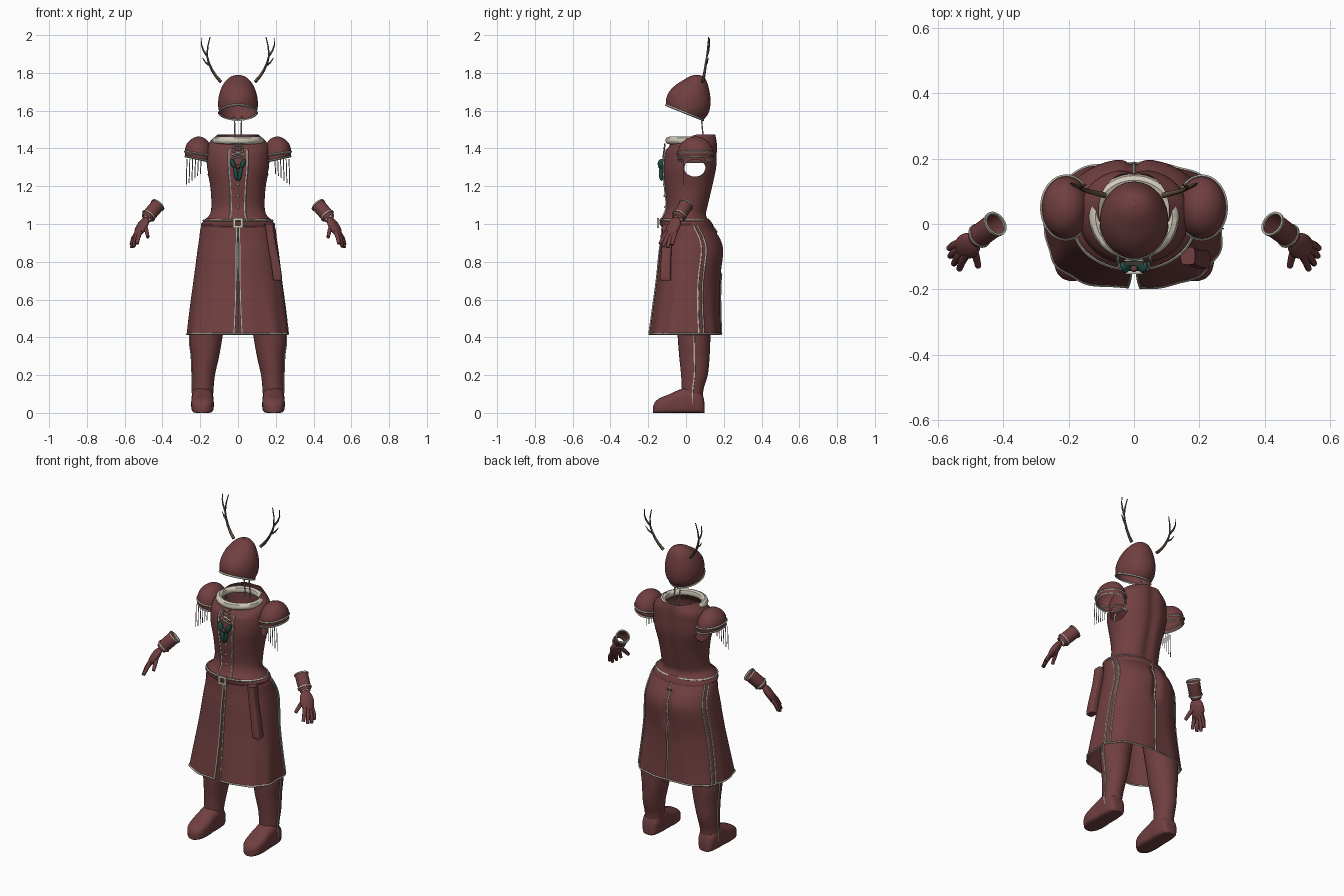
import bpy, bmesh, math
from mathutils import Vector

if "Cube" in bpy.data.objects:
    bpy.data.objects.remove(bpy.data.objects["Cube"])
PI = math.pi

def material(name, rgb):
    m = bpy.data.materials.new(name)
    m.diffuse_color = (*rgb, 1)
    m.use_nodes = True
    m.node_tree.nodes["Principled BSDF"].inputs["Base Color"].default_value = m.diffuse_color
    return m

RED = material("dark_red_cloth", (0.165, 0.05, 0.052))
CREAM = material("cream_fur", (0.64, 0.59, 0.49))
TRIM = material("pale_grey_trim", (0.45, 0.44, 0.37))
BROWN = material("antler_brown", (0.12, 0.08, 0.052))
GREEN = material("dark_green_ribbon", (0.015, 0.085, 0.065))
SIDES = ((1, "right"), (-1, "left"))

# helpers
def finish(name, mesh, mat):
    ob = bpy.data.objects.new(name, mesh)
    mesh.materials.clear()
    mesh.materials.append(mat)
    bpy.context.collection.objects.link(ob)
    return ob

def angles(n, gap=0.0):  # angles from the front; gap leaves a slit
    return [-PI / 2 + gap + (2 * PI - 2 * gap) * i / n for i in range(n + (gap > 0))]

def spw(v, p):
    return math.copysign(abs(v) ** p, v)

def ring(row, angs):  # row: z, half width, front y, back y, roundness, centre x
    z, hx, yf, yb, e, cx = row
    return [Vector((cx + hx * spw(math.cos(a), 2 / e),
                    (yf + yb) / 2 + (yb - yf) / 2 * spw(math.sin(a), 2 / e), z)) for a in angs]

def smooth_rows(rows, k=4):  # Catmull-Rom between section rows
    out = []
    for i in range(len(rows) - 1):
        p = [rows[max(i - 1, 0)], rows[i], rows[i + 1], rows[min(i + 2, len(rows) - 1)]]
        for t in (j / k for j in range(k)):
            out.append(tuple(0.5 * (2 * b + (c - a) * t + (2 * a - 5 * b + 4 * c - d) * t * t
                                    + (3 * b - a - 3 * c + d) * t ** 3) for a, b, c, d in zip(*p)))
    return out + [rows[-1]]

def loft(name, rings, mat, closed=True, caps=False, edit=None):
    bm = bmesh.new()
    vs = [[bm.verts.new(p) for p in r] for r in rings]
    n = len(rings[0])
    for a, b in zip(vs, vs[1:]):
        for i in range(n if closed else n - 1):
            j = (i + 1) % n
            bm.faces.new((a[i], a[j], b[j], b[i]))
    if caps:
        bm.faces.new(vs[0])
        bm.faces.new(vs[-1])
    if edit:
        edit(bm)
    bmesh.ops.recalc_face_normals(bm, faces=bm.faces)
    me = bpy.data.meshes.new(name)
    bm.to_mesh(me)
    return finish(name, me, mat)

def tubes(name, paths, radius, mat, taper=1.0, cyclic=False):
    cu = bpy.data.curves.new(name, 'CURVE')
    cu.dimensions, cu.bevel_depth, cu.bevel_resolution = '3D', radius, 2 if radius > .007 else 0
    cu.use_fill_caps = True
    for path in paths:
        sp = cu.splines.new('POLY')
        sp.points.add(len(path) - 1)
        for i, p in enumerate(path):
            sp.points[i].co = (*p, 1)
            sp.points[i].radius = 1 + (taper - 1) * i / (len(path) - 1)
        sp.use_cyclic_u = cyclic
    tmp = bpy.data.objects.new(name + "_path", cu)
    bpy.context.collection.objects.link(tmp)
    me = bpy.data.meshes.new_from_object(tmp.evaluated_get(bpy.context.evaluated_depsgraph_get()))
    bpy.data.objects.remove(tmp)
    return finish(name, me, mat)

def ellipsoid(name, loc, radii, mat, aim=(0, 0, 1)):
    bm = bmesh.new()
    bmesh.ops.create_uvsphere(bm, u_segments=20, v_segments=12, radius=1)
    me = bpy.data.meshes.new(name)
    bm.to_mesh(me)
    ob = finish(name, me, mat)
    ob.location, ob.scale = loc, radii
    ob.rotation_euler = Vector(aim).to_track_quat('Z', 'Y').to_euler()

def flip(path, s):
    return [Vector((p[0] * s, p[1], p[2])) for p in path]

def grow(path, d=0.003):  # push outwards from the body axis
    return [p + Vector((p.x, p.y - .02, 0)).normalized() * d for p in path]

# bodice with open armholes
def armholes(bm):
    inside = lambda c: math.hypot((c.y - .047) / .056, (c.z - 1.297) / .046)
    bmesh.ops.delete(bm, geom=[f for f in bm.faces if abs(f.calc_center_median().x) > .08
                               and inside(f.calc_center_median()) < 1], context='FACES')
    for v in bm.verts:
        if v.is_boundary and abs(v.co.x) > .08 and 1.2 < v.co.z < 1.38:
            k = inside(v.co)
            v.co.y, v.co.z = .047 + (v.co.y - .047) / k, 1.297 + (v.co.z - 1.297) / k

A = angles(72)
body = [ring(r, A) for r in smooth_rows([
    (1.015, .185, -.14, .125, 2, 0), (1.05, .15, -.118, .112, 2, 0), (1.10, .141, -.105, .122, 2, 0),
    (1.20, .147, -.115, .145, 2.1, 0), (1.30, .166, -.122, .165, 2.2, 0), (1.38, .167, -.112, .168, 2.2, 0),
    (1.43, .155, -.092, .168, 2.2, 0), (1.475, .108, -.078, .163, 2, 0)], 6)]
for p in (p for r in body for p in r):
    p.z -= max(0, p.z - 1.38) * .45 * min(1, max(0, (.06 - p.y) / .14))  # dipped neckline
    if p.y > .05:
        p.y -= .012 * math.exp(-(p.x / .03) ** 2)  # spine groove
loft("bodice", body, RED, edit=armholes)
tubes("bodice_trim", [grow([r[i] for r in body[:34]]) for i in (3, -3)], .005, TRIM)
tubes("bodice_hem_trim", [grow(body[1])], .005, TRIM, cyclic=True)

# fur collar
tubes("collar", [[(.118 * math.cos(a), .022 + .112 * math.sin(a), 1.442) for a in angles(48)]],
      .02, CREAM, cyclic=True)

# belt, buckle and hanging strap
loft("belt", [ring(r, A) for r in ((1.028, .172, -.137, .12, 2, 0), (1.0, .196, -.14, .142, 2, 0),
                                   (.985, .194, -.13, .142, 2, 0))], RED)
square = lambda b, y: [Vector((x * b, y, 1.005 + z * b)) for x, z in ((-1, -1), (1, -1), (1, 1), (-1, 1))]
loft("buckle", [square(.014, -.143), square(.014, -.153), square(.026, -.153), square(.026, -.143)], CREAM)
loft("hanging_strap", [ring(r, angles(24)) for r in smooth_rows([
    (1.0, .022, -.125, -.07, 4, .165), (.9, .022, -.128, -.075, 4, .178), (.78, .024, -.135, -.08, 4, .2),
    (.71, .024, -.138, -.08, 4, .21), (.70, .016, -.13, -.085, 4, .212)])], RED, caps=True)

# skirt with front slit, folds and trim
SN = 120
SA = angles(SN, .03)
skirt = []
for r in smooth_rows([(1.01, .178, -.125, .125, 2, 0), (.98, .197, -.125, .145, 2, 0),
                      (.92, .206, -.13, .185, 2.1, 0), (.85, .216, -.14, .2, 2.2, 0),
                      (.70, .235, -.155, .182, 2.2, 0), (.55, .254, -.175, .18, 2.4, 0),
                      (.418, .268, -.193, .185, 2.7, 0)], 5):
    t = max(0, (.8 - r[0]) / .38)
    pts = ring(r, SA)
    for p, a in zip(pts, SA):
        w = 1 + .014 * t * math.sin(11 * (a + PI / 2))
        p.x *= w
        p.y = p.y * w - (.02 * math.exp(-(p.x / .025) ** 2) if p.y > 0 and .75 < r[0] < .95 else 0)
    skirt.append(pts)
loft("skirt", skirt, RED, closed=False)
cols = [0, SN, SN // 2] + [int(SN * f) for f in (.295, .32, .68, .705)]
tubes("skirt_trim", [grow([r[i] for r in skirt], .002) for i in cols], .005, TRIM)
tubes("skirt_hem_trim", [skirt[-1]], .005, TRIM)

# legs and boots
leg_rows = smooth_rows([(.95, .09, -.07, .12, 2, .1), (.7, .095, -.06, .14, 2, .13),
                        (.42, .088, -.045, .13, 2, .167), (.3, .073, -.036, .125, 2, .173),
                        (.2, .06, -.026, .115, 2, .182), (.12, .055, -.022, .092, 2, .185),
                        (.05, .053, -.02, .09, 2, .187)], 5)
boot_rows = smooth_rows([(.098, .02, .05), (.085, .045, .10), (.03, .057, .14), (-.03, .057, .125),
                         (-.09, .06, .098), (-.14, .052, .078), (-.165, .034, .056), (-.174, .012, .035)])
for s, side in SIDES:
    leg = [flip(ring(r, angles(32)), s) for r in leg_rows]
    loft(side + "_leg", leg, RED)
    tubes(side + "_leg_seam", [grow([r[8] for r in leg[10:]], .001)], .005, TRIM)
    loft(side + "_boot", [[Vector((s * (.188 + hx * spw(math.cos(a), .8 if math.sin(a) > 0 else .25)), y,
                                   h / 2 + h / 2 * spw(math.sin(a), .7)))
                           for a in angles(28)] for y, hx, h in boot_rows], RED, caps=True)

# puffed shoulders with trim and fringe
def puff_ring(phi, s, d=0.0):
    return [Vector((s * (.208 + (.074 + d) * math.cos(phi) * math.cos(a)),
                    .05 + (.096 + d) * math.cos(phi) * math.sin(a),
                    1.37 + .093 * math.sin(phi) + .012 * math.cos(a) * max(0, 1 - phi))) for a in angles(36)]

for s, side in SIDES:
    loft(side + "_shoulder_puff", [puff_ring(-.3 + 1.865 * i / 12, s) for i in range(13)], RED)
    tubes(side + "_shoulder_trim", [puff_ring(p, s, .001) for p in (-.3, .02)], .005, TRIM, cyclic=True)
    tubes(side + "_fringe", [[(s * (.195 + i * .015), -.014, 1.345),
                              (s * (.199 + i * .015), -.014, 1.265 - .012 * i)] for i in range(6)], .0025, TRIM)

# chest bow, laces and buttons
for s, side in SIDES:
    ellipsoid(side + "_bow_loop", (.026 * s, -.128, 1.318), (.022, .012, .028), GREEN, (.4 * s, 0, 1))
    ellipsoid(side + "_bow_tail", (.012 * s, -.13, 1.27), (.014, .01, .042), GREEN, (.15 * s, 0, 1))
ellipsoid("bow_knot", (0, -.137, 1.305), (.011, .01, .011), RED)
laces = [[(-s * .03, y, z), (s * .03, y, z + .02)] for s in (1, -1)
         for z, y in ((1.345 + i * .02, -.122 + i * .003) for i in range(4))]
tubes("laces", laces, .0035, TRIM)
for i in range(3):
    ellipsoid(f"button_{i + 1}", (0, -.11 - .003 * i, 1.09 + .06 * i), (.007, .006, .007), TRIM)

# hood with open face, and neck ties
hood = []
for t, hx, yf, yb, e in smooth_rows([(0, .099, -.105, .09, 1.8), (.2, .105, -.105, .12, 1.95),
                                     (.45, .102, -.09, .13, 2), (.7, .086, -.055, .122, 2),
                                     (.88, .06, -.008, .107, 2), (.97, .032, .025, .088, 2),
                                     (1, .001, .055, .057, 2)]):
    pts = ring((0, hx, yf, yb, e, 0), angles(48))
    for p in pts:
        rim = 1.587 - .41 * p.y
        p.z = rim + t * (1.79 - rim)
    hood.append(pts)
loft("hood", hood, RED)
tubes("hood_trim", [grow(hood[0], .001)], .006, TRIM, cyclic=True)
tubes("neck_ties", [[(s * .02, .08, 1.57), (s * .017, .085, 1.52), (s * .017, .095, 1.42)] for s in (1, -1)],
      .004, TRIM)

# antlers
for s, side in SIDES:
    tubes(side + "_antler", [flip([(.09, .088, 1.752), (.115, .094, 1.78), (.138, .1, 1.815), (.155, .106, 1.855),
                                   (.164, .111, 1.89), (.16, .116, 1.94), (.148, .12, 1.99)], s)], .009, BROWN, .3)
    tubes(side + "_antler_tines", [flip(p, s) for p in (
        [(.15, .104, 1.84), (.172, .112, 1.855), (.188, .118, 1.88)],
        [(.164, .111, 1.89), (.184, .12, 1.92), (.193, .124, 1.95), (.191, .125, 1.985)])], .0065, BROWN, .3)

# gloves
for s, side in SIDES:
    t0, w0 = flip(((.425, 0, 1.1), (.485, -.045, 1.03)), s)
    q = (w0 - t0).to_track_quat('Z', 'Y')
    section = lambda c, r: [c + q @ Vector((r * math.cos(a), r * math.sin(a), 0)) for a in angles(24)]
    loft(side + "_cuff", [section(t0, .037), section(t0.lerp(w0, .8), .036), section(w0, .029)], RED)
    tubes(side + "_cuff_trim", [section(t0, .037), section(t0.lerp(w0, .8), .036)], .005, TRIM, cyclic=True)
    ellipsoid(side + "_palm", (.51 * s, -.067, .985), (.04, .022, .062), RED, (.05 * s, -.035, -.09))
    tubes(side + "_fingers", [flip(p, s) for p in (
        [(.513, -.09, .97), (.528, -.118, .93), (.535, -.138, .895)],
        [(.52, -.08, .965), (.543, -.104, .92), (.552, -.122, .88)],
        [(.525, -.068, .96), (.553, -.086, .915), (.563, -.098, .875)],
        [(.527, -.055, .965), (.555, -.066, .925), (.566, -.074, .89)],
        [(.497, -.062, 1.0), (.484, -.1, .962), (.477, -.13, .93)])], .0135, RED, .7)

# smooth shading
bpy.ops.object.select_all(action='SELECT')
bpy.context.view_layer.objects.active = bpy.data.objects["bodice"]
bpy.ops.object.shade_smooth_by_angle(angle=math.radians(45))
